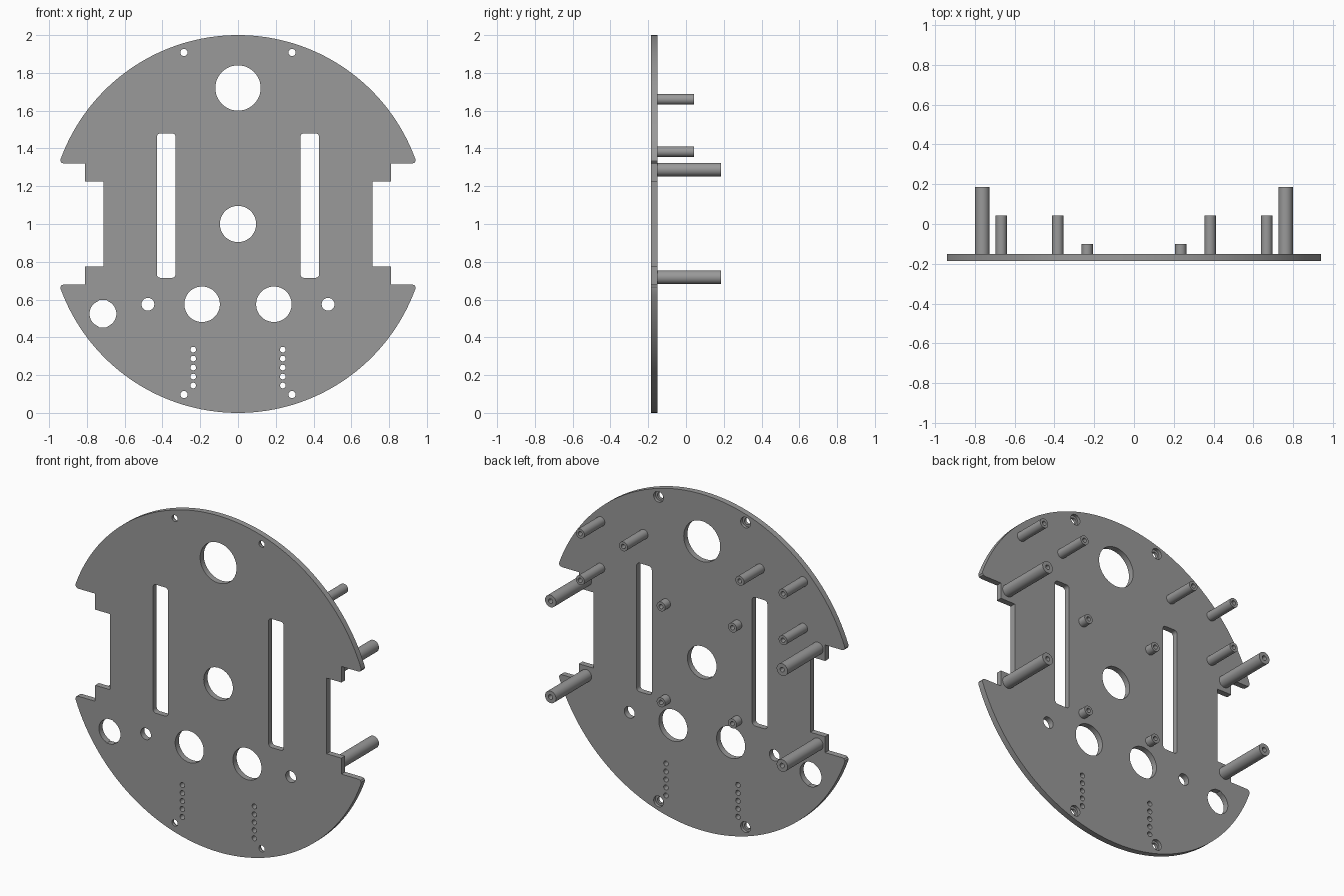
import bpy, bmesh, math

if "Cube" in bpy.data.objects:
    bpy.data.objects.remove(bpy.data.objects["Cube"])

FRONT, BACK = -0.185, -0.15   # plate faces along y

grey = bpy.data.materials.new("plain_grey")
grey.diffuse_color = (0.32, 0.32, 0.32, 1)
grey.use_nodes = True
grey.node_tree.nodes["Principled BSDF"].inputs["Base Color"].default_value = grey.diffuse_color


def make_object(name, bm):
    bmesh.ops.recalc_face_normals(bm, faces=bm.faces)
    mesh = bpy.data.meshes.new(name)
    bm.to_mesh(mesh)
    bm.free()
    mesh.materials.append(grey)
    obj = bpy.data.objects.new(name, mesh)
    bpy.context.collection.objects.link(obj)
    return obj


def smooth(obj):
    bpy.ops.object.select_all(action='DESELECT')
    obj.select_set(True)
    bpy.context.view_layer.objects.active = obj
    bpy.ops.object.shade_smooth_by_angle(angle=math.radians(30))


def prism(bm, outline, y0, y1):
    """Extrude an (x, z) outline along y."""
    a = [bm.verts.new((x, y0, z)) for x, z in outline]
    b = [bm.verts.new((x, y1, z)) for x, z in outline]
    bm.faces.new(a)
    bm.faces.new(b[::-1])
    n = len(a)
    for i in range(n):
        j = (i + 1) % n
        bm.faces.new((a[i], b[i], b[j], a[j]))


def arc(cx, cz, r, a0, a1, steps):
    return [(cx + r * math.cos(a0 + (a1 - a0) * i / steps),
             cz + r * math.sin(a0 + (a1 - a0) * i / steps)) for i in range(steps + 1)]


def circle(cx, cz, r, n=40):
    return arc(cx, cz, r, 0, math.tau, n)[:-1]


def rounded_slot(x0, x1, z0, z1, r):
    q = math.pi / 2
    pts = []
    for k, (x, z) in enumerate([(x1 - r, z1 - r), (x0 + r, z1 - r),
                                (x0 + r, z0 + r), (x1 - r, z0 + r)]):
        pts += arc(x, z, r, k * q, (k + 1) * q, 5)
    return pts


# Plate outline: one quarter with stepped wheel notch, mirrored twice
quarter = [(0.713, 0.225), (0.81, 0.225), (0.81, 0.32), (0.922, 0.32),
           (0.934, 0.324), (0.94, 0.334)]
quarter += arc(0, 0, 1, math.asin(0.345), math.pi / 2, 32)
half = quarter + [(-x, z) for x, z in quarter[-2::-1]]
outline = half + [(-x, -z) for x, z in half]
bm = bmesh.new()
prism(bm, [(x, z + 1) for x, z in outline], FRONT, BACK)
plate = make_object("base_plate", bm)

# Through holes
holes = [circle(0, 1.72, 0.12, 56), circle(0, 1.0, 0.096, 48)]
for s in (-1, 1):
    holes.append(circle(s * 0.19, 0.575, 0.094, 48))
    holes.append(circle(s * 0.477, 0.575, 0.034, 32))
    holes.append(rounded_slot(s * 0.38 - 0.05, s * 0.38 + 0.05, 0.715, 1.48, 0.02))
    holes += [circle(s * 0.237, 0.145 + 0.0475 * i, 0.015, 20) for i in range(5)]
    holes += [circle(s * 0.286, z, 0.019, 24) for z in (0.097, 1.908)]
# Side hole with small flats at top and bottom
holes.append([(x, 0.525 + math.copysign(0.073, z - 0.525) if abs(x + 0.715) < 0.022 else z)
              for x, z in circle(-0.715, 0.525, 0.071, 48)])

# Cutters: through holes, then shallow counterbores on the back
through = bmesh.new()
for h in holes:
    prism(through, h, FRONT - 0.05, BACK + 0.05)
bores = bmesh.new()
for s in (-1, 1):
    for z in (0.097, 1.908):
        prism(bores, circle(s * 0.286, z, 0.032, 28), BACK - 0.018, BACK + 0.05)

for name, cutter_bm in (("hole_cutter", through), ("bore_cutter", bores)):
    cutter = make_object(name, cutter_bm)
    cutter.hide_render = True
    mod = plate.modifiers.new(name, 'BOOLEAN')
    mod.operation = 'DIFFERENCE'
    mod.solver = 'EXACT'
    mod.object = cutter
    bpy.ops.object.select_all(action='DESELECT')
    plate.select_set(True)
    bpy.context.view_layer.objects.active = plate
    bpy.ops.object.modifier_apply(modifier=name)
    bpy.data.objects.remove(cutter)
smooth(plate)


def standoff(name, x, z, r, bore, tip, n=32):
    """Hollow round post rising from the back of the plate."""
    bm = bmesh.new()
    base = BACK - 0.004
    rings = [[bm.verts.new((px, y, pz)) for px, pz in circle(x, z, rad, n)]
             for rad, y in ((r, base), (r, tip), (bore, tip), (bore, base))]
    for k in range(4):
        a, b = rings[k], rings[(k + 1) % 4]
        for i in range(n):
            j = (i + 1) % n
            bm.faces.new((a[i], b[i], b[j], a[j]))
    smooth(make_object(name, bm))


# Standoffs on both sides
for side, s in (("left", -1), ("right", 1)):
    for i, z in enumerate((0.718, 1.288)):
        standoff(f"long_standoff_{side}_{i}", s * 0.762, z, 0.036, 0.014, 0.185)
        standoff(f"short_standoff_{side}_{i}", s * 0.235, z, 0.028, 0.013, -0.10)
    for i, (x, z) in enumerate(((0.383, 1.66), (0.667, 1.66), (0.667, 1.383))):
        standoff(f"medium_standoff_{side}_{i}", s * x, z, 0.028, 0.013, 0.042)
